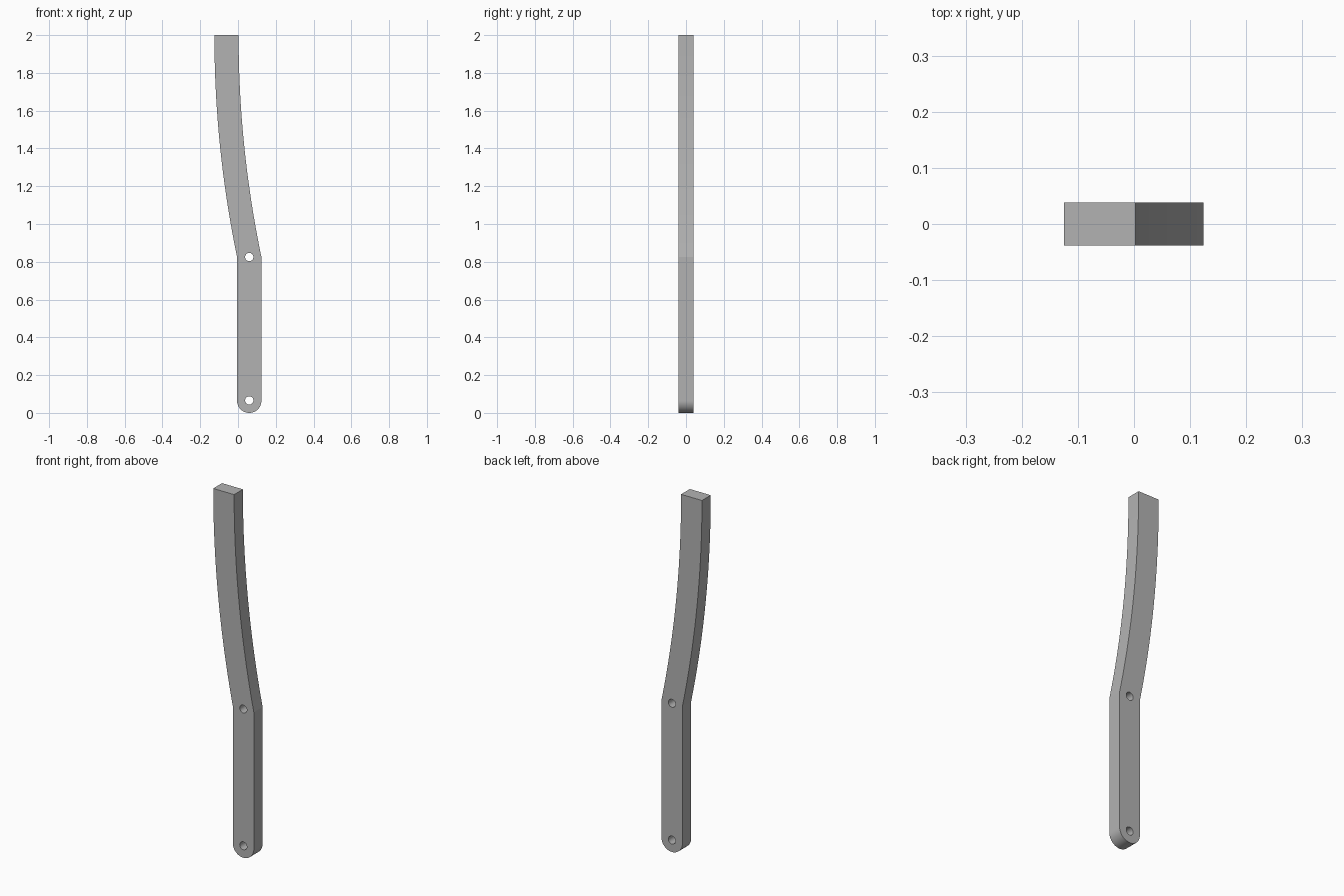
import bpy, bmesh, math

cube = bpy.data.objects.get("Cube")
if cube:
    bpy.data.objects.remove(cube, do_unlink=True)

HALF_DEPTH = 0.0385
LEFT, RIGHT, BEND_Z = -0.005, 0.124, 0.825
RADIUS = (RIGHT - LEFT) / 2
CENTRE = (LEFT + RIGHT) / 2

grey = bpy.data.materials.new("mid grey")
grey.use_nodes = True
colour = (0.45, 0.45, 0.45, 1)
grey.diffuse_color = colour
grey.node_tree.nodes["Principled BSDF"].inputs["Base Color"].default_value = colour


def arc_edge(x_bend, x_top, steps=24):
    """Circular edge from the bend up to a vertical tangent at the top."""
    rise, run = 2 - BEND_Z, x_bend - x_top
    r = (rise ** 2 + run ** 2) / (2 * run)
    sweep = math.asin(rise / r)
    return [(x_top + r * (1 - math.cos(a)), 2 - r * math.sin(a))
            for a in (sweep * (1 - i / steps) for i in range(steps + 1))]


def extrude_profile(name, points, half_depth):
    bm = bmesh.new()
    face = bm.faces.new([bm.verts.new((x, -half_depth, z)) for x, z in points])
    result = bmesh.ops.extrude_face_region(bm, geom=[face])
    moved = [v for v in result["geom"] if isinstance(v, bmesh.types.BMVert)]
    bmesh.ops.translate(bm, verts=moved, vec=(0, 2 * half_depth, 0))
    bmesh.ops.recalc_face_normals(bm, faces=bm.faces)
    mesh = bpy.data.meshes.new(name)
    bm.to_mesh(mesh)
    bm.free()
    obj = bpy.data.objects.new(name, mesh)
    bpy.context.collection.objects.link(obj)
    mesh.materials.append(grey)
    return obj


def circle(x, z, r, start, end, steps):
    return [(x + r * math.cos(a), z + r * math.sin(a))
            for a in (start + (end - start) * i / steps for i in range(steps + 1))]


# Bent arm: rounded foot, straight lower bar, curved upper bar
foot = circle(CENTRE, RADIUS, RADIUS, math.pi, 2 * math.pi, 32)
outline = foot + arc_edge(RIGHT, 0.003) + arc_edge(LEFT, -0.125)[::-1]
arm = extrude_profile("bent_arm", outline, HALF_DEPTH)

# Pivot holes drilled through the arm
for name, z in (("lower_hole_cutter", 0.066), ("upper_hole_cutter", 0.825)):
    ring = circle(CENTRE, z, 0.022, 0, 2 * math.pi, 32)[:-1]
    cutter = extrude_profile(name, ring, 0.1)
    cutter.hide_render = True
    cutter.hide_set(True)
    drill = arm.modifiers.new(name, 'BOOLEAN')
    drill.operation = 'DIFFERENCE'
    drill.solver = 'EXACT'
    drill.object = cutter

# Apply the holes, then smooth the curved sides
bpy.ops.object.select_all(action='DESELECT')
arm.select_set(True)
bpy.context.view_layer.objects.active = arm
for modifier in list(arm.modifiers):
    cutter = modifier.object
    bpy.ops.object.modifier_apply(modifier=modifier.name)
    bpy.data.objects.remove(cutter, do_unlink=True)
bpy.ops.object.shade_smooth_by_angle(angle=math.radians(10))
